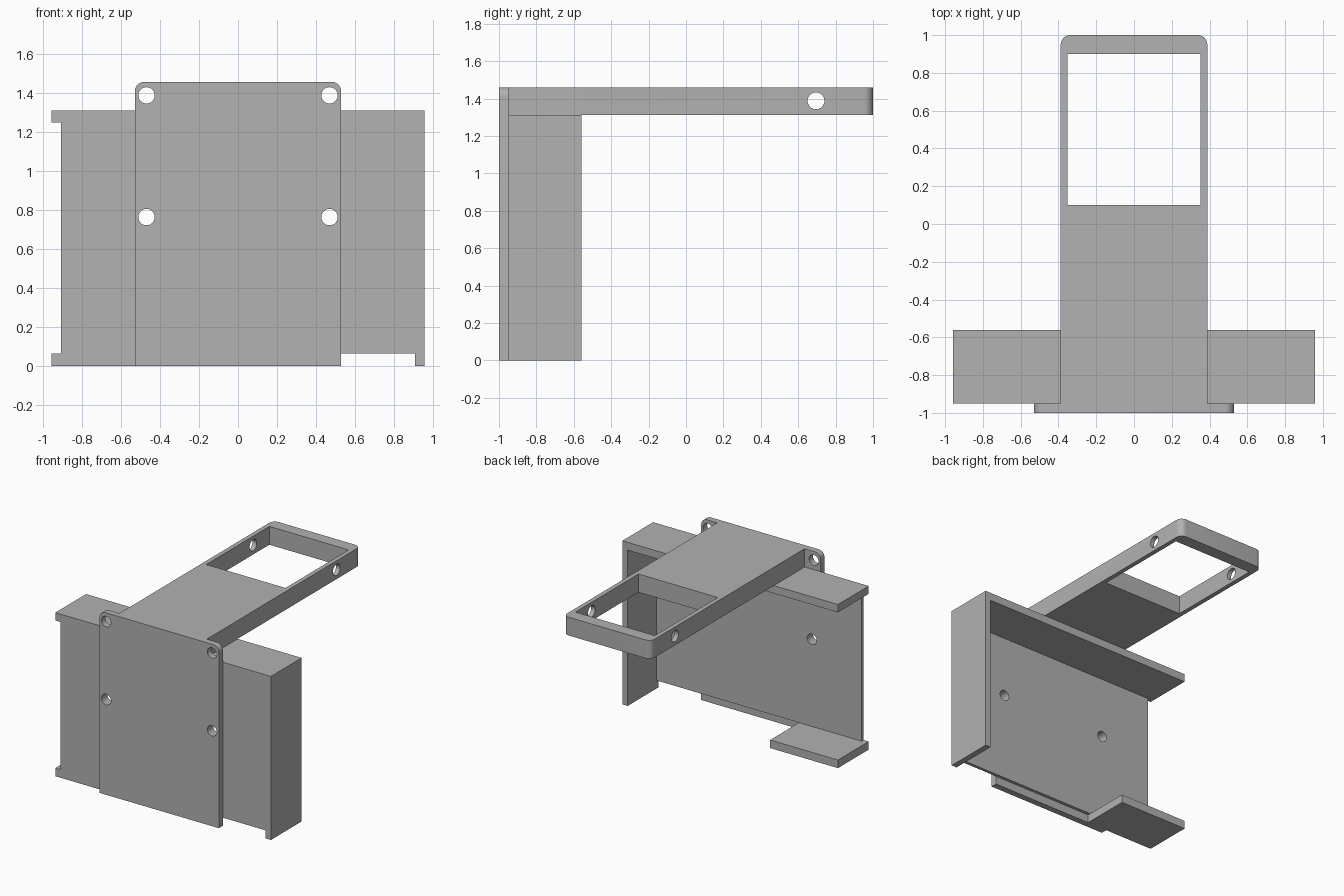
import bpy
import bmesh
import math
from mathutils import Vector

if "Cube" in bpy.data.objects:
    bpy.data.objects.remove(bpy.data.objects["Cube"])

grey = bpy.data.materials.new("plain grey")
grey.use_nodes = True
colour = (0.445, 0.445, 0.445, 1)
grey.diffuse_color = colour
grey.node_tree.nodes["Principled BSDF"].inputs["Base Color"].default_value = colour


def box(name, x, y, z, rounded=None, radius=0.05):
    """Box from (min, max) ranges; edges chosen by `rounded` get a round."""
    bm = bmesh.new()
    bmesh.ops.create_cube(bm, size=1)
    for v in bm.verts:
        v.co = Vector([r[0] if c < 0 else r[1] for c, r in zip(v.co, (x, y, z))])
    if rounded:
        edges = [e for e in bm.edges if rounded(*[v.co for v in e.verts])]
        bmesh.ops.bevel(bm, geom=edges, offset=radius, segments=8,
                        profile=0.5, affect='EDGES')
    mesh = bpy.data.meshes.new(name)
    bm.to_mesh(mesh)
    bm.free()
    mesh.materials.append(grey)
    obj = bpy.data.objects.new(name, mesh)
    bpy.context.collection.objects.link(obj)
    return obj


def pin(centre, radius, depth, rotation):
    """Round cutter for a screw hole."""
    bpy.ops.mesh.primitive_cylinder_add(vertices=40, radius=radius, depth=depth,
                                        location=centre, rotation=rotation)
    obj = bpy.context.object
    obj.name = "hole_cutter"
    obj.data.materials.append(grey)
    return obj


def cut(obj, cutters):
    """Subtract each cutter, then discard it."""
    for cutter in cutters:
        bpy.context.view_layer.objects.active = obj
        mod = obj.modifiers.new("cut", 'BOOLEAN')
        mod.operation = 'DIFFERENCE'
        mod.solver = 'EXACT'
        mod.object = cutter
        bpy.ops.object.modifier_apply(modifier=mod.name)
        bpy.data.objects.remove(cutter)


def front_pins(z):
    return [pin((side * 0.47, -0.95, z), 0.042, 0.3, (math.pi / 2, 0, 0))
            for side in (-1, 1)]


TOP, SHELF = 1.46, 1.313
BACK, FRONT = -0.56, -0.95

# Front mounting plate with rounded top corners and four screw holes
front_plate = box("front_plate", (-0.53, 0.53), (-1, FRONT), (0, TOP),
                  lambda a, b: a.z > 1 and b.z > 1 and abs(a.y - b.y) > 0.01)
cut(front_plate, front_pins(1.39) + front_pins(0.765))

# Thin panel behind it, sharing the lower pair of holes
back_panel = box("back_panel", (-0.91, 0.91), (FRONT, -0.925), (0.065, 1.25))
cut(back_panel, front_pins(0.765))

# Tray rim: full top shelf, one side wall, short bottom ledge
top_shelf = box("top_shelf", (-0.957, 0.957), (FRONT, BACK), (1.25, SHELF))
side_wall = box("side_wall", (0.91, 0.957), (FRONT, BACK), (0, 1.25))
bottom_ledge = box("bottom_ledge", (-0.957, -0.355), (FRONT, BACK), (0, 0.065))

# Long arm with rounded far corners, a square opening and a cross hole
arm = box("arm", (-0.388, 0.388), (FRONT, 1), (SHELF, TOP),
          lambda a, b: a.y > 0.9 and b.y > 0.9 and abs(a.z - b.z) > 0.01)
cut(arm, [box("opening_cutter", (-0.352, 0.352), (0.1, 0.9), (1, 2)),
          pin((0, 0.695, 1.388), 0.045, 2, (0, math.pi / 2, 0))])

# Smooth the rounds and hole walls, keep the corners crisp
bpy.ops.object.select_all(action='DESELECT')
for part in (front_plate, back_panel, arm):
    part.select_set(True)
bpy.context.view_layer.objects.active = arm
bpy.ops.object.shade_smooth_by_angle(angle=math.radians(30))
